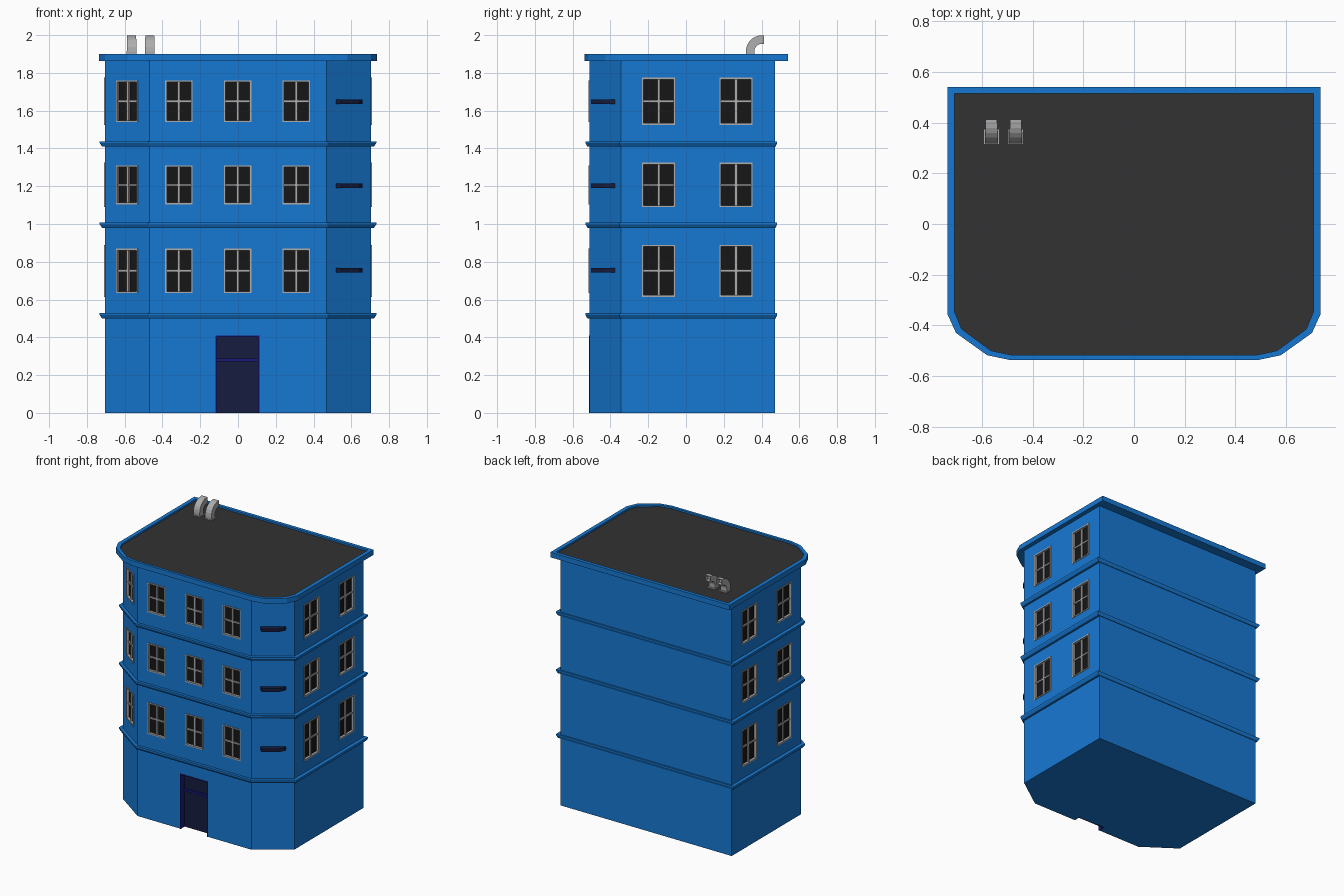
import bpy, bmesh, math
from mathutils import Matrix, Vector

if "Cube" in bpy.data.objects:
    bpy.data.objects.remove(bpy.data.objects["Cube"])


def material(name, r, g, b):
    m = bpy.data.materials.new(name)
    m.diffuse_color = (r, g, b, 1)
    m.use_nodes = True
    m.node_tree.nodes["Principled BSDF"].inputs["Base Color"].default_value = m.diffuse_color
    return m


BLUE = material("blue_wall", 0.008, 0.19, 0.65)
BLACK = material("black_glass", 0.008, 0.008, 0.008)
NAVY = material("navy_door", 0.008, 0.012, 0.05)
TRIM = material("door_trim", 0.01, 0.01, 0.2)
DARK = material("dark_roof", 0.032, 0.032, 0.032)
GREY = material("grey_frame", 0.42, 0.42, 0.42)


def finish(bm, name, mat):
    bmesh.ops.recalc_face_normals(bm, faces=bm.faces)
    me = bpy.data.meshes.new(name)
    bm.to_mesh(me)
    bm.free()
    ob = bpy.data.objects.new(name, me)
    bpy.context.collection.objects.link(ob)
    if mat:
        me.materials.append(mat)
    return ob


def add_box(bm, m, x, y, z):
    """Box between (min, max) ranges, placed by matrix m."""
    t = Matrix.Translation(((x[0] + x[1]) / 2, (y[0] + y[1]) / 2, (z[0] + z[1]) / 2))
    s = Matrix.Diagonal((x[1] - x[0], y[1] - y[0], z[1] - z[0], 1))
    bmesh.ops.create_cube(bm, size=1, matrix=m @ t @ s)


def loft(name, rings, mat, caps=True):
    """Bridge rings of 3D points in order."""
    bm = bmesh.new()
    vs = [[bm.verts.new(p) for p in r] for r in rings]
    n = len(vs[0])
    for a, b in zip(vs, vs[1:]):
        for i in range(n):
            j = (i + 1) % n
            bm.faces.new((a[i], a[j], b[j], b[i]))
    if caps:
        bm.faces.new(vs[0])
        bm.faces.new(vs[-1])
    return finish(bm, name, mat)


def at(outline, z):
    return [(x, y, z) for x, y in outline]


def mirrored(half):
    return half + [(-x, y) for x, y in reversed(half)]


# Main walls with two chamfered front corners
wall = mirrored([(0.705, 0.47), (0.705, -0.345), (0.468, -0.512)])
walls = loft("walls", [at(wall, 0), at(wall, 1.87)], BLUE)

# Floor bands, leaning slightly outward at the top
low = mirrored([(0.72, 0.475), (0.72, -0.348), (0.472, -0.522)])
high = mirrored([(0.732, 0.482), (0.732, -0.352), (0.477, -0.532)])
for i, z in enumerate((0.5, 0.98, 1.41)):
    loft(f"floor_band_{i}", [at(low, z), at(high, z + 0.018), at(high, z + 0.028)], BLUE)

# Cornice rim and sunken roof surface
outer = mirrored([(0.737, 0.54), (0.737, -0.355), (0.703, -0.43), (0.58, -0.518), (0.49, -0.537)])
inner = mirrored([(0.708, 0.515), (0.708, -0.348), (0.68, -0.415), (0.565, -0.5), (0.485, -0.517)])
loft("cornice", [at(outer, 1.862), at(outer, 1.9), at(inner, 1.9), at(inner, 1.885)], BLUE)
loft("roof_surface", [at(inner, 1.878), at(inner, 1.887)], DARK)

# Window placements: wall point, rotation, width, height, centre height
spots = []
corner = math.atan2(-0.167, 0.237)
for zc, hf, hs in ((0.752, 0.235, 0.275), (1.207, 0.207, 0.235), (1.65, 0.222, 0.25)):
    for x in (-0.313, -0.002, 0.308):
        spots.append(((x, -0.512, zc), 0, 0.146, hf))
    spots.append(((-0.5865, -0.4285, zc), corner, 0.142, hf))
    for y in (-0.145, 0.265):
        spots.append(((0.705, y, zc), math.pi / 2, 0.176, hs))
        spots.append(((-0.705, y, zc), -math.pi / 2, 0.176, hs))

# Windows: frame with cross bars, recessed pane
cut = bmesh.new()
for i, (p, rot, w, h) in enumerate(spots):
    m = Matrix.Translation(Vector(p)) @ Matrix.Rotation(rot, 4, 'Z')
    a, b, t = w / 2, h / 2, 0.009
    add_box(cut, m, (-a + 0.002, a - 0.002), (-0.05, 0.022), (-b + 0.002, b - 0.002))
    bm = bmesh.new()
    d = (-0.004, 0.022)
    for s in (-1, 1):
        add_box(bm, m, sorted((s * a, s * (a - t))), d, (-b, b))
        add_box(bm, m, (-a + t, a - t), d, sorted((s * b, s * (b - t))))
    add_box(bm, m, (-0.007, 0.007), (0.004, 0.022), (-b + t, b - t))
    add_box(bm, m, (-a + t, a - t), (0.005, 0.022), (-0.006, 0.006))
    finish(bm, f"window_frame_{i}", GREY)
    bm = bmesh.new()
    add_box(bm, m, (-a + t, a - t), (0.014, 0.021), (-b + t, b - t))
    finish(bm, f"window_pane_{i}", BLACK)

# Recessed door with trim and transom
I = Matrix()
add_box(cut, I, (-0.118, 0.113), (-0.6, -0.46), (-0.1, 0.41))
bm = bmesh.new()
add_box(bm, I, (-0.118, 0.113), (-0.468, -0.455), (0, 0.41))
finish(bm, "door", NAVY)
bm = bmesh.new()
for x in ((-0.118, -0.111), (0.106, 0.113)):
    add_box(bm, I, x, (-0.514, -0.46), (0, 0.41))
add_box(bm, I, (-0.111, 0.106), (-0.514, -0.46), (0.403, 0.41))
add_box(bm, I, (-0.111, 0.106), (-0.48, -0.46), (0.272, 0.288))
finish(bm, "door_trim", TRIM)

# Carve the openings into the walls
cutter = finish(cut, "opening_cutter", None)
cutter.hide_render = True
mod = walls.modifiers.new("openings", 'BOOLEAN')
mod.operation, mod.solver, mod.object = 'DIFFERENCE', 'EXACT', cutter
bpy.context.view_layer.objects.active = walls
bpy.ops.object.modifier_apply(modifier=mod.name)
bpy.data.objects.remove(cutter)

# Flat ledges poking from the right chamfered corner
ledge = [(0.52, -0.46), (0.52, -0.478), (0.548, -0.502), (0.64, -0.437), (0.66, -0.4), (0.66, -0.36)]
for i, z in enumerate((0.742, 1.19, 1.635)):
    loft(f"corner_ledge_{i}", [at(ledge, z), at(ledge, z + 0.024)], NAVY)

# Square elbow vents on the roof
for i, x in enumerate((-0.563, -0.467)):
    bm = bmesh.new()
    add_box(bm, I, (x - 0.031, x + 0.031), (0.313, 0.375), (1.88, 1.893))
    finish(bm, f"vent_base_{i}", GREY)

    def ring(k, c, grow=0.0):
        ang = math.pi - k * math.pi / 2
        ro, ri, hw = 0.085 - grow, 0.04 + grow, 0.026 - 0.003 * k - grow
        y0, z0 = 0.402 + c, 1.914
        out = (y0 + ro * math.cos(ang), z0 + ro * math.sin(ang))
        inn = (y0 + ri * math.cos(ang), z0 + ri * math.sin(ang))
        return [(x - hw, *out), (x + hw, *out), (x + hw, *inn), (x - hw, *inn)]

    base = [(px, py, 1.885) for px, py, _ in ring(0, 0)]
    arc = [ring(k / 6, 0) for k in range(7)]
    end = [ring(1, 0.01), ring(1, 0.01, 0.005), ring(1, -0.02, 0.005)]
    loft(f"vent_elbow_{i}", [base] + arc + end, GREY)
